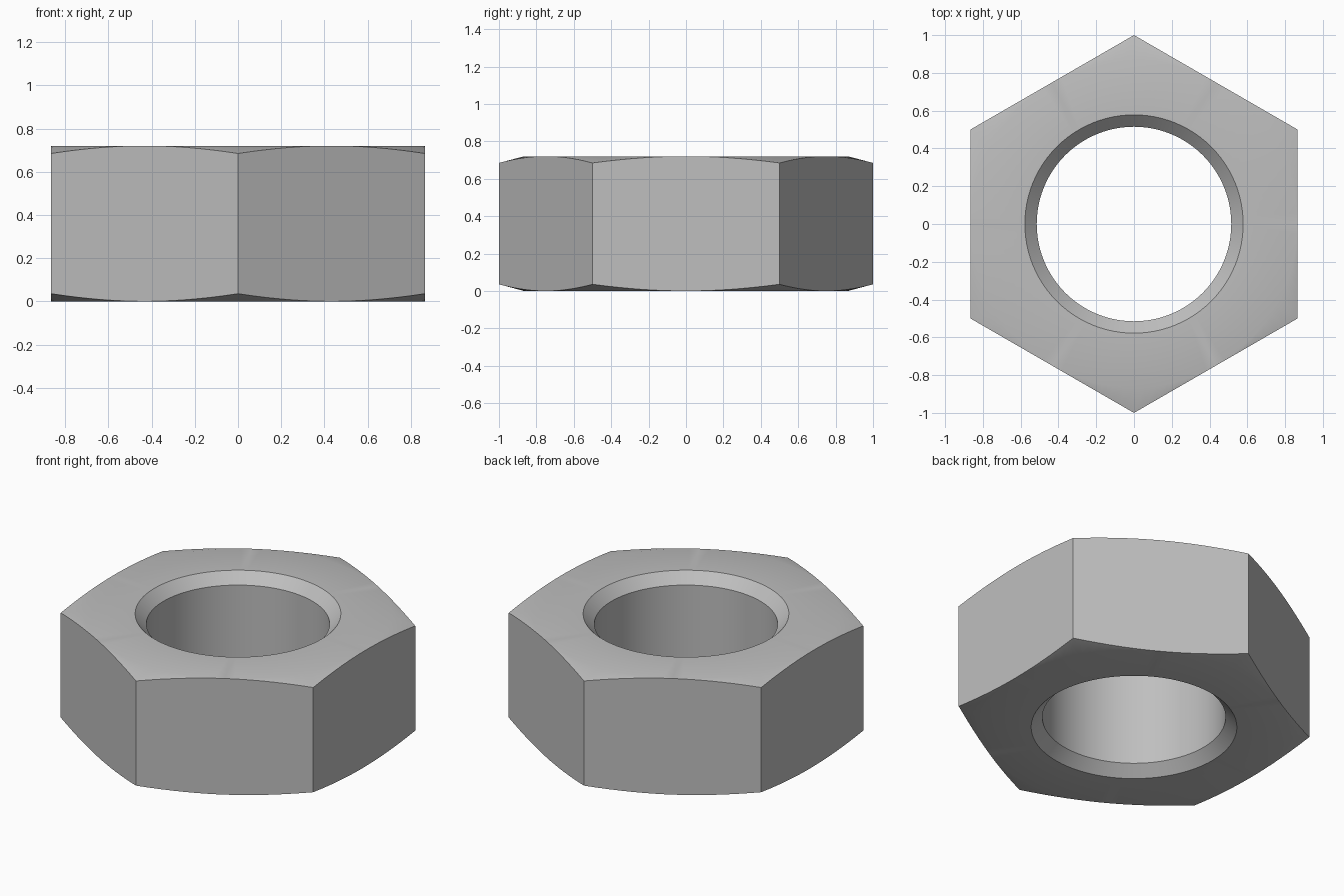
import bpy
import bmesh
from math import cos, sin, pi, radians, tan

if "Cube" in bpy.data.objects:
    bpy.data.objects.remove(bpy.data.objects["Cube"], do_unlink=True)

SEGMENTS = 96
HEIGHT = 0.72
BORE = 0.515          # hole radius
BEVEL = 0.063         # chamfer at the mouth of the hole
FLAT = cos(pi / 6)    # centre to flat, with corners at radius 1
SLOPE = 0.265         # rise of the conical corner chamfer


def hex_radius(angle):
    """Radius of the hexagon, with a corner on the y axis."""
    return FLAT / cos((angle + pi / 6) % (pi / 3) - pi / 6)


def section(angle):
    """Closed (radius, z) cross-section of the nut at one angle."""
    edge = hex_radius(angle)
    drop = (edge - FLAT) * SLOPE
    lower = [(BORE, BEVEL), (BORE + BEVEL, 0), (FLAT, 0), (edge, drop)]
    return lower + [(r, HEIGHT - z) for r, z in reversed(lower)]


# Sweep the section round the axis
bm = bmesh.new()
rings = []
for i in range(SEGMENTS):
    a = 2 * pi * i / SEGMENTS
    rings.append([bm.verts.new((r * cos(a), r * sin(a), z)) for r, z in section(a)])
for i, ring in enumerate(rings):
    following = rings[(i + 1) % SEGMENTS]
    for j in range(len(ring)):
        k = (j + 1) % len(ring)
        bm.faces.new((ring[j], following[j], following[k], ring[k]))

# The chamfer vanishes at the middle of each flat
bmesh.ops.remove_doubles(bm, verts=bm.verts, dist=0.0001)
bmesh.ops.recalc_face_normals(bm, faces=bm.faces)
mesh = bpy.data.meshes.new("hex_nut")
bm.to_mesh(mesh)
bm.free()

# Plain grey metal
grey = bpy.data.materials.new("grey_metal")
grey.use_nodes = True
grey.diffuse_color = (0.52, 0.52, 0.52, 1)
grey.node_tree.nodes["Principled BSDF"].inputs["Base Color"].default_value = (0.52, 0.52, 0.52, 1)
mesh.materials.append(grey)

nut = bpy.data.objects.new("hex_nut", mesh)
bpy.context.collection.objects.link(nut)
bpy.ops.object.select_all(action="DESELECT")
nut.select_set(True)
bpy.context.view_layer.objects.active = nut
bpy.ops.object.shade_smooth_by_angle(angle=radians(30))
